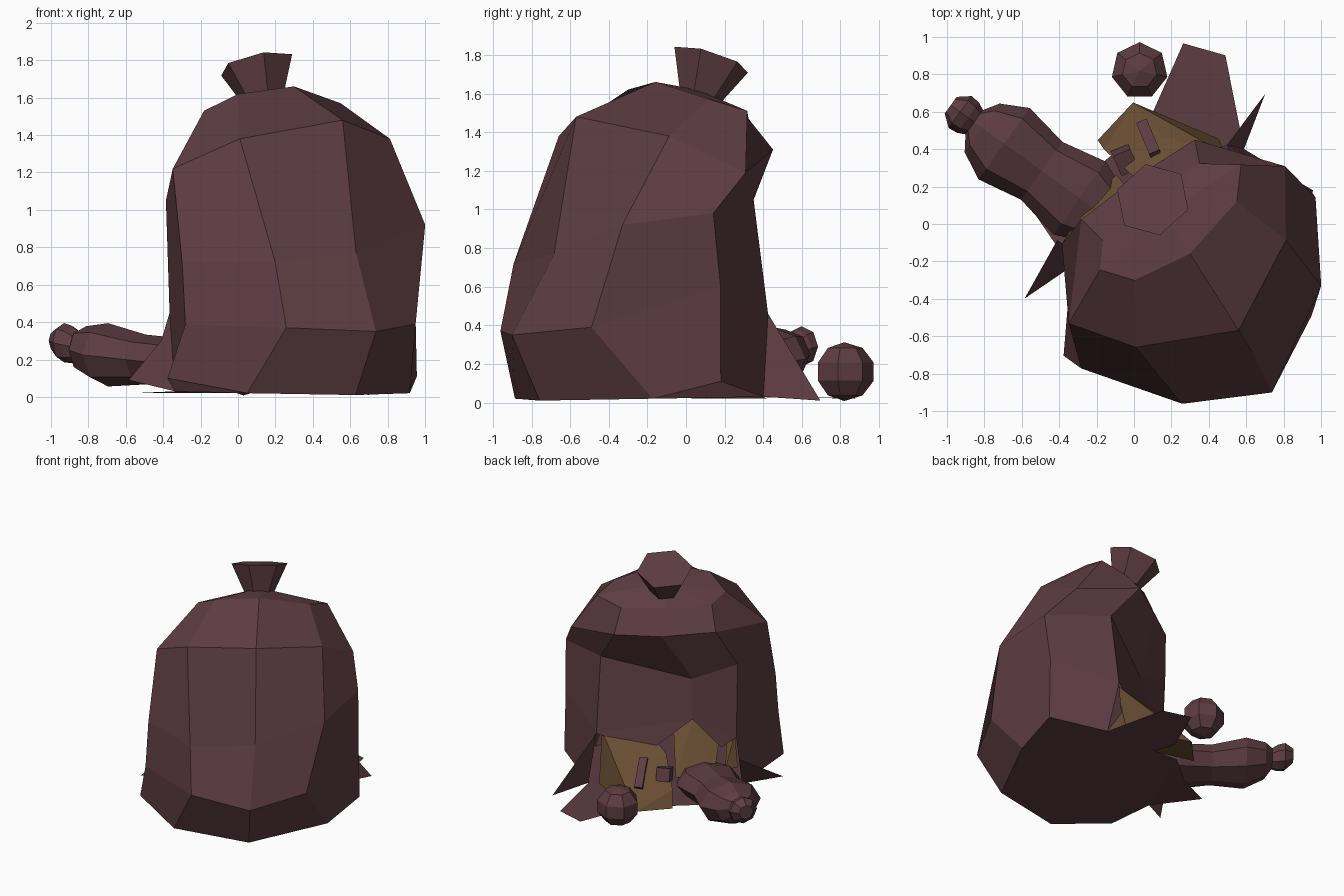
import bpy, bmesh, math
from mathutils import Vector, Matrix

if "Cube" in bpy.data.objects:
    bpy.data.objects.remove(bpy.data.objects["Cube"])


def mat(name, col):
    m = bpy.data.materials.new(name)
    m.diffuse_color = (*col, 1)
    m.use_nodes = True
    m.node_tree.nodes["Principled BSDF"].inputs["Base Color"].default_value = m.diffuse_color
    return m


PLUM = mat("plum", (0.11, 0.046, 0.055))
BROWN = mat("brown", (0.14, 0.075, 0.033))


def P(u, v, z):
    """Bag frame (u across, v towards the bag's front) to world."""
    r = u + 0.092
    return Vector((0.826 * r + 0.563 * v, 0.563 * r - 0.826 * v, z))


def finish(name, bm, material):
    bmesh.ops.recalc_face_normals(bm, faces=bm.faces)
    me = bpy.data.meshes.new(name)
    bm.to_mesh(me)
    bm.free()
    me.materials.append(material)
    ob = bpy.data.objects.new(name, me)
    bpy.context.collection.objects.link(ob)
    return ob


def bridge(bm, a, b, skip=()):
    n = len(a)
    for i in range(n):
        if i not in skip:
            bm.faces.new((a[i], a[(i + 1) % n], b[(i + 1) % n], b[i]))


def loft(name, rings, material):
    bm = bmesh.new()
    loops = [[bm.verts.new(p) for p in ring] for ring in rings]
    for a, b in zip(loops, loops[1:]):
        bridge(bm, a, b)
    bm.faces.new(loops[0])
    bm.faces.new(loops[-1])
    return finish(name, bm, material)


def hull(name, pts, material):
    bm = bmesh.new()
    for p in pts:
        bm.verts.new(P(*p))
    res = bmesh.ops.convex_hull(bm, input=bm.verts)
    inner = {g for g in res["geom_interior"] if isinstance(g, bmesh.types.BMVert)}
    bmesh.ops.delete(bm, geom=list(inner), context='VERTS')
    return finish(name, bm, material)


def sheet(name, polys, material):
    bm = bmesh.new()
    for poly in polys:
        bm.faces.new([bm.verts.new(P(*p)) for p in poly])
    return finish(name, bm, material)


# Bag: five slumped eight-point rings (front, right side, back, left side), torn open low at the back
RINGS = [
    [(0, .98, .01), (.57, .66, .02), (.8, .39, .11), (.62, .0, .03),
     (.1, -.38, .02), (-.5, 0, .03), (-.8, .37, .1), (-.55, .76, .02)],
    [(.01, 1.16, .35), (.417, .94, .39), (.79, .385, .6), (.56, -.07, .46),
     (-.14, -.12, .6), (-.46, -.11, .45), (-.76, .48, .39), (-.42, .94, .37)],
    [(.045, .92, .77), (.55, .836, .92), (.79, .43, .98), (.53, 0, 1.05),
     (-.14, -.04, .89), (-.47, -.13, 1.05), (-.74, .42, .72), (-.43, .85, .72)],
    [(.05, .785, 1.48), (.53, .53, 1.38), (.75, .2, 1.19), (.43, -.19, 1.31),
     (.08, -.2, 1.3), (-.31, -.18, 1.33), (-.68, .243, 1.22), (-.455, .55, 1.38)],
    [(.066, .30, 1.66), (.43, .21, 1.57), (.56, .06, 1.51), (.38, -.07, 1.47),
     (.06, -.12, 1.49), (-.28, -.02, 1.48), (-.38, .1, 1.53), (-.26, .25, 1.62)],
]
bm = bmesh.new()
loops = [[bm.verts.new(P(*p)) for p in ring] for ring in RINGS]
for k in range(4):
    bridge(bm, loops[k], loops[k + 1], skip=(3, 4) if k == 0 else ())
bm.faces.new(loops[0])
apex = bm.verts.new(P(.07, .04, 1.62))
for i in range(8):
    bm.faces.new((loops[4][i], loops[4][(i + 1) % 8], apex))
finish("bag", bm, PLUM)

# Gathered neck: flared hexagon leaning back
axis = Vector((-.2, .29, .93)).normalized()
rot = axis.to_track_quat('Z', 'Y').to_matrix()


def hexring(c, r):
    return [Vector(c) + rot @ Vector((r * math.cos(a), r * math.sin(a), 0))
            for a in (math.radians(8 + 60 * i) for i in range(6))]


loft("neck", [hexring((.14, .07, 1.58), .11), hexring((.1, .13, 1.775), .205)], PLUM)

# Torn edge, side spikes and ground flaps around the hole
sheet("torn_edge", [
    [(.56, -.07, .46), (-.14, -.12, .6), (.18, -.14, .35)],
    [(-.46, -.11, .45), (-.14, -.12, .6), (-.35, -.13, .38)],
], PLUM)
sheet("right_spike", [[(.56, -.07, .46), (.88, -.18, .01), (.62, 0, .03)]], PLUM)
sheet("left_spike", [[(-.46, -.11, .45), (-.48, -.16, .3), (-.8, 0, .09), (-.5, 0, .03)]], PLUM)
sheet("ground_flap", [
    [(.3, -.42, .03), (.67, -.65, .02), (.82, -.47, .02), (.62, .0, .03), (.2, -.1, .03)],
    [(-.5, 0, .03), (-.5, -.4, .02), (-.2, -.35, .02), (.1, -.38, .02)],
], PLUM)

# Brown rubbish spilling out
hull("large_rubbish", [(.52, -.04, .47), (.54, -.12, .08), (.18, -.02, .46), (.05, -.2, .36), (0, -.48, .05),
                       (.27, -.54, .05), (.3, -.3, .3), (0, -.42, .17), (.4, .1, .1)], BROWN)
hull("middle_rubbish", [(0, -.03, .5), (-.15, 0, .58), (-.34, -.05, .45), (-.02, -.27, .2),
                        (-.3, -.25, .2), (-.2, .1, .1)], BROWN)
hull("small_rubbish", [(-.39, -.03, .42), (-.45, -.06, .46), (-.47, -.13, .22), (-.38, -.17, .22),
                       (-.42, .1, .2)], BROWN)

# Drumstick: flattened lathe from bag to knob (t, z, radius, height factor)
A, B = Vector((-.14, .03, 0)), Vector((-.98, .635, 0))
d = (B - A).normalized()
side = Vector((-d.y, d.x, 0))
STATIONS = [(0, .17, .16, .6), (.18, .18, .24, .55), (.42, .2, .19, .7),
            (.66, .225, .235, .72), (.8, .25, .16, .8), (.85, .27, .08, 1), (.89, .28, .1, 1),
            (.94, .29, .105, 1), (1, .3, .055, 1)]
rings = []
for t, z, r, f in STATIONS:
    c = A.lerp(B, t) + Vector((0, 0, z))
    rings.append([c + side * r * math.cos(a) + Vector((0, 0, f * r * math.sin(a)))
                  for a in (math.tau * i / 8 for i in range(8))])
loft("drumstick", rings, PLUM)

# Round fruit
bm = bmesh.new()
bmesh.ops.create_uvsphere(bm, u_segments=7, v_segments=5, radius=.16,
                          matrix=Matrix.Translation((.03, .82, .16)) @ Matrix.Diagonal((1, 1, .95, 1)))
finish("fruit", bm, PLUM)

# Small scraps on top of the rubbish
for name, c, size, tilt in (("stick", (.23, -.33, .26), (.06, .05, .24), .85),
                            ("scrap", (.06, -.31, .25), (.1, .12, .1), .3)):
    bm = bmesh.new()
    bmesh.ops.create_cube(bm, size=1, matrix=Matrix.Translation(P(*c)) @ Matrix.Rotation(.4, 4, 'Z')
                          @ Matrix.Rotation(tilt, 4, 'X') @ Matrix.Diagonal((*size, 1)))
    finish(name, bm, PLUM)
